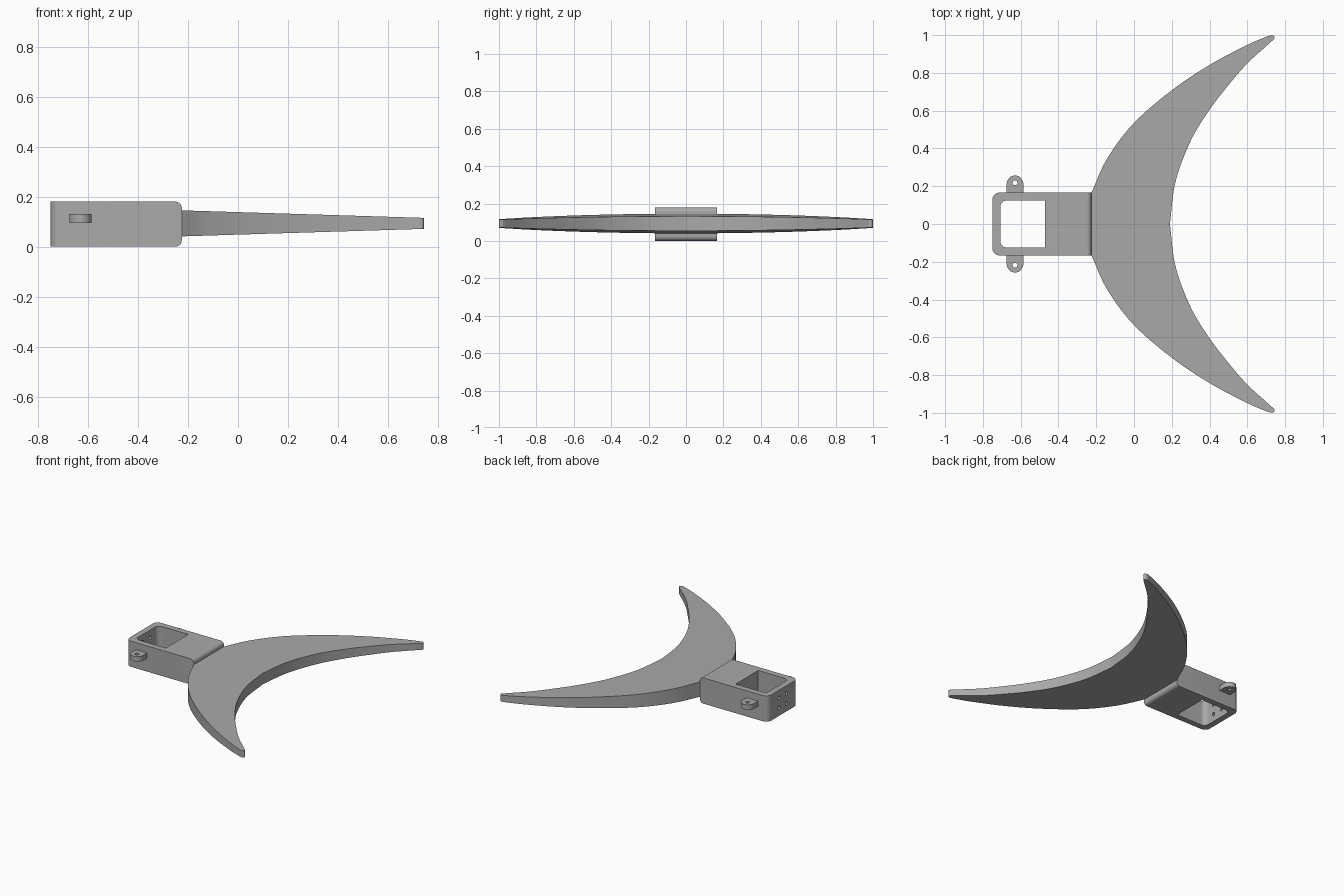
import bpy, bmesh, math
from mathutils import Vector, Matrix

cube = bpy.data.objects.get("Cube")
if cube:
    bpy.data.objects.remove(cube, do_unlink=True)

grey = bpy.data.materials.new("plain grey")
grey.use_nodes = True
grey.diffuse_color = (0.4, 0.4, 0.4, 1)
grey.node_tree.nodes["Principled BSDF"].inputs["Base Color"].default_value = (0.4, 0.4, 0.4, 1)


def finish(name, bm):
    bmesh.ops.recalc_face_normals(bm, faces=bm.faces)
    mesh = bpy.data.meshes.new(name)
    bm.to_mesh(mesh)
    bm.free()
    mesh.materials.append(grey)
    ob = bpy.data.objects.new(name, mesh)
    bpy.context.collection.objects.link(ob)
    return ob


def activate(ob):
    bpy.ops.object.select_all(action='DESELECT')
    ob.select_set(True)
    bpy.context.view_layer.objects.active = ob


def smooth(ob):
    activate(ob)
    bpy.ops.object.shade_smooth_by_angle(angle=math.radians(30))


def block(name, lo, hi, rounds):
    """Box from lo to hi; rounds holds (edge rule, radius) pairs."""
    lo, hi = Vector(lo), Vector(hi)
    bm = bmesh.new()
    bmesh.ops.create_cube(bm, size=1)
    for v in bm.verts:
        v.co = Vector([c * s for c, s in zip(v.co, hi - lo)]) + (lo + hi) / 2
    for rule, radius in rounds:
        edges = [e for e in bm.edges if rule(*(e.verts[0].co - e.verts[1].co),
                                             (e.verts[0].co.x + e.verts[1].co.x) / 2)]
        bmesh.ops.bevel(bm, geom=edges, offset=radius, segments=8,
                        profile=0.5, affect='EDGES')
    return finish(name, bm)


def rod(name, centre, radius, depth, axis='Z'):
    bm = bmesh.new()
    turn = Matrix.Rotation(math.pi / 2, 4, 'Y') if axis == 'X' else Matrix()
    bmesh.ops.create_cone(bm, cap_ends=True, segments=24, radius1=radius, radius2=radius,
                          depth=depth, matrix=Matrix.Translation(centre) @ turn)
    return finish(name, bm)


def cut(ob, cutter):
    cutter.hide_render = True
    mod = ob.modifiers.new("cut", 'BOOLEAN')
    mod.operation, mod.solver, mod.object = 'DIFFERENCE', 'EXACT', cutter
    activate(ob)
    bpy.ops.object.modifier_apply(modifier=mod.name)
    bpy.data.objects.remove(cutter, do_unlink=True)


def prism(name, outline, bottom, top):
    """Extruded outline whose bottom and top heights depend on x."""
    bm = bmesh.new()
    low = [bm.verts.new((x, y, bottom(x))) for x, y in outline]
    high = [bm.verts.new((x, y, top(x))) for x, y in outline]
    bm.faces.new(low)
    bm.faces.new(high)
    for i in range(len(low)):
        j = (i + 1) % len(low)
        bm.faces.new((low[i], low[j], high[j], high[i]))
    return finish(name, bm)


def spline(points, steps=8):
    """Smooth curve through the points."""
    p = [Vector(q) for q in points]
    p = [2 * p[0] - p[1]] + p + [2 * p[-1] - p[-2]]
    out = []
    for a, b, c, d in zip(p, p[1:], p[2:], p[3:]):
        for k in range(steps):
            t = k / steps
            out.append(0.5 * (2 * b + (c - a) * t + (2 * a - 5 * b + 4 * c - d) * t ** 2
                              + (3 * b - a - 3 * c + d) * t ** 3))
    return out + [p[-2]]


# Hollow mounting block, rounded at its free end and along its fluke-side edges
mid = 0.09
body = block("mount_block", (-0.75, -0.167, 0), (-0.225, 0.167, 0.18), [
    (lambda dx, dy, dz, x: abs(dz) > 0.1 and x < -0.7, 0.04),
    (lambda dx, dy, dz, x: abs(dy) > 0.1 and x > -0.3, 0.025)])
cut(body, block("pocket_cutter", (-0.708, -0.125, -0.1), (-0.472, 0.125, 0.3),
                [(lambda dx, dy, dz, x: abs(dz) > 0.1 and x < -0.7, 0.035)]))

# Four screw holes through the end wall
for y in (-0.04, 0.04):
    for z in (-0.035, 0.035):
        cut(body, rod("screw_cutter", (-0.73, y, mid + z), 0.012, 0.1, 'X'))
smooth(body)

# Side lugs with rounded ends and a pin hole
for side, name in ((1, "left_lug"), (-1, "right_lug")):
    arc = [math.pi * k / 16 for k in range(17)]
    outline = [(-0.63 + 0.044 * math.cos(a), side * (0.213 + 0.044 * math.sin(a))) for a in arc]
    outline += [(-0.674, side * 0.155), (-0.586, side * 0.155)]
    lug = prism(name, outline, lambda x: 0.095, lambda x: 0.131)
    cut(lug, rod("pin_cutter", (-0.63, side * 0.218, 0.11), 0.013, 0.2))
    smooth(lug)

# Crescent fluke, thinning towards its tips
outer = spline([(-0.225, 0.167), (-0.14, 0.35), (0, 0.535), (0.2, 0.708), (0.4, 0.842),
                (0.6, 0.948), (0.71, 0.995)])
tip = spline([(0.725, 0.999), (0.738, 0.997), (0.744, 0.988), (0.74, 0.977)], 4)
inner = spline([(0.725, 0.964), (0.6, 0.85), (0.5, 0.735), (0.4, 0.605), (0.3, 0.44),
                (0.22, 0.225), (0.19, 0)])
half = [(p.x, p.y) for p in outer + tip + inner]
fluke_outline = [(-0.24, 0.14)] + half + [(x, -y) for x, y in half[-2::-1]] + [(-0.24, -0.14)]
slope = lambda x: 0.052 - 0.03 * (x + 0.225) / 0.97
fluke = prism("crescent_fluke", fluke_outline,
              lambda x: mid + 0.003 - slope(x), lambda x: mid + 0.003 + slope(x))
smooth(fluke)
